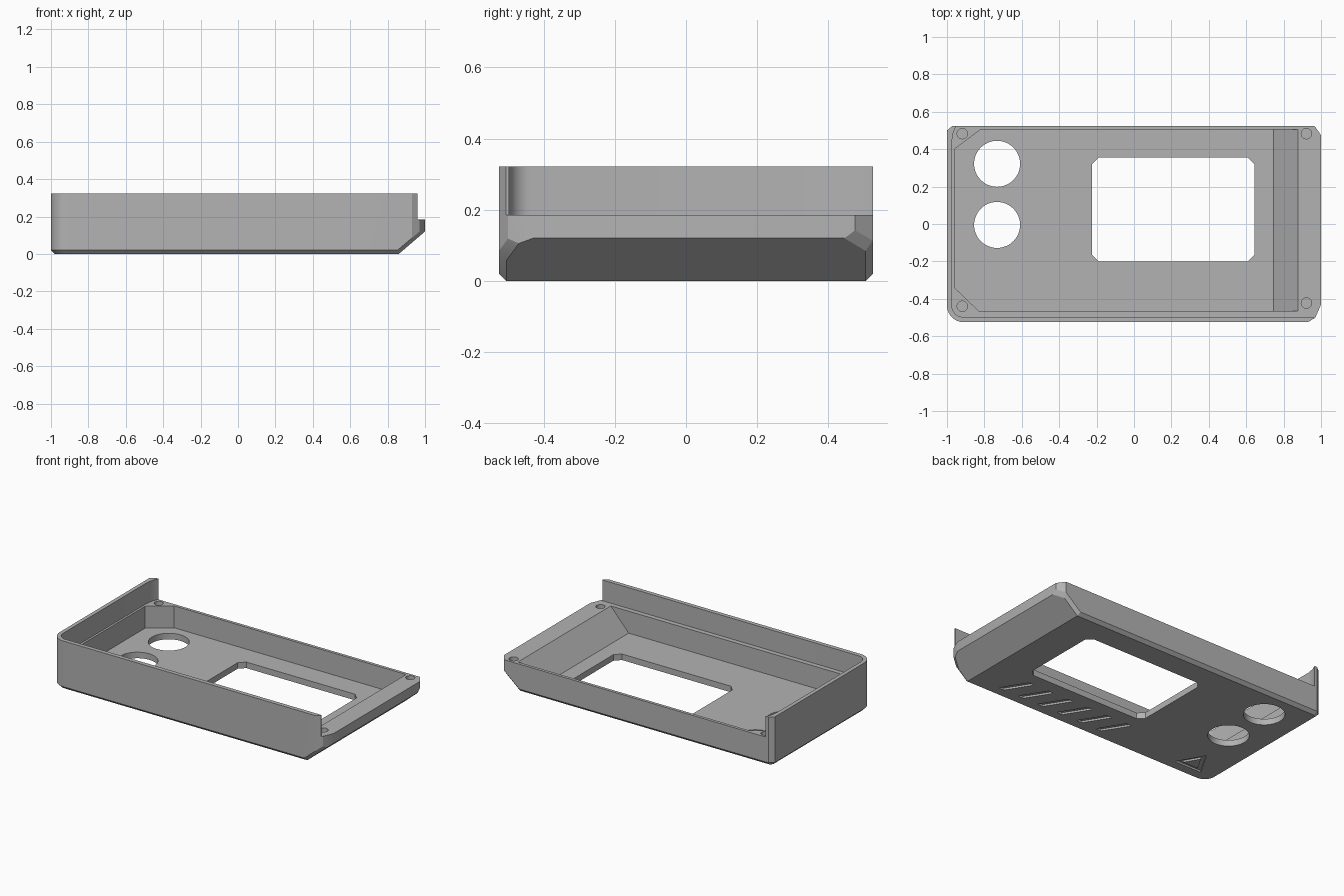
import bpy, bmesh, math
from mathutils import Vector

cube = bpy.data.objects.get("Cube")
if cube:
    bpy.data.objects.remove(cube, do_unlink=True)

# Single plastic colour
grey = bpy.data.materials.new("grey plastic")
grey.use_nodes = True
grey.diffuse_color = (0.45, 0.45, 0.45, 1)
grey.node_tree.nodes["Principled BSDF"].inputs["Base Color"].default_value = (0.45, 0.45, 0.45, 1)


def prism(name, outline, z0, z1, top=None):
    """Closed solid between a bottom outline and an optional different top outline."""
    bm = bmesh.new()
    low = [bm.verts.new((x, y, z0)) for x, y in outline]
    high = [bm.verts.new((x, y, z1)) for x, y in (top or outline)]
    bm.faces.new(low[::-1])
    bm.faces.new(high)
    n = len(low)
    for i in range(n):
        j = (i + 1) % n
        bm.faces.new((low[i], low[j], high[j], high[i]))
    bmesh.ops.recalc_face_normals(bm, faces=bm.faces)
    mesh = bpy.data.meshes.new(name)
    bm.to_mesh(mesh)
    bm.free()
    mesh.materials.append(grey)
    ob = bpy.data.objects.new(name, mesh)
    bpy.context.collection.objects.link(ob)
    return ob


def arc(cx, cy, r, a0, a1, n):
    angles = [math.radians(a0 + (a1 - a0) * i / n) for i in range(n + 1)]
    return [(cx + r * math.cos(a), cy + r * math.sin(a)) for a in angles]


def circle(cx, cy, r, n):
    return arc(cx, cy, r, 0, 360 - 360 / n, n - 1)


def cut(target, cutter):
    cutter.hide_render = True
    mod = target.modifiers.new("cut", "BOOLEAN")
    mod.operation = "DIFFERENCE"
    mod.solver = "EXACT"
    mod.object = cutter
    bpy.context.view_layer.objects.active = target
    bpy.ops.object.modifier_apply(modifier=mod.name)
    bpy.data.objects.remove(cutter, do_unlink=True)


RIM, TOP, FLOOR = 0.185, 0.322, 0.04

# Outer block with one round corner and three clipped ones
outline = arc(-0.91, -0.435, 0.09, 180, 270, 10) + [
    (0.93, -0.525), (0.97, -0.5), (1, -0.43),
    (1, 0.475), (0.965, 0.525), (-0.97, 0.525), (-1, 0.5)]
case = prism("case_shell", outline, 0, TOP)

# Sloped nose and chamfered underside
bm = bmesh.new()
bm.from_mesh(case.data)
res = bmesh.ops.bisect_plane(
    bm, geom=bm.verts[:] + bm.edges[:] + bm.faces[:], plane_co=(0.86, 0, 0),
    plane_no=Vector((0.12, 0, -0.14)).normalized(), clear_outer=True)
bmesh.ops.holes_fill(bm, edges=[e for e in res["geom_cut"] if isinstance(e, bmesh.types.BMEdge)])
bmesh.ops.recalc_face_normals(bm, faces=bm.faces)
under = [e for e in bm.edges
         if sorted(f.normal.z < -0.3 for f in e.link_faces) == [False, True]
         and all(f.normal.x < 0.9 for f in e.link_faces)]
bmesh.ops.bevel(bm, geom=under, offset=0.02, segments=1, affect="EDGES", clamp_overlap=True)
bm.to_mesh(case.data)
bm.free()

# Space above the rim, leaving tall walls on the front and one end
space = [(0.96, -0.497), (0.96, -0.7), (1.2, -0.7), (1.2, 0.7), (-0.95, 0.7),
         (-0.95, 0.525), (-0.966, 0.49), (-0.974, 0.44)]
space += arc(-0.914, -0.437, 0.06, 180, 270, 8)
cut(case, prism("upper_cutter", space, RIM, 0.5))


# Main cavity with clipped corners and a sloped end
def cavity(end):
    return [(-0.96, -0.34), (-0.83, -0.465), (end, -0.465), (end, 0.505), (-0.82, 0.505), (-0.96, 0.4)]


cut(case, prism("cavity_cutter", cavity(0.745), FLOOR, 0.25, cavity(0.745 + 0.21 * 0.9)))

# Display window with clipped corners
x0, x1, y0, y1, c = -0.225, 0.645, -0.2, 0.355, 0.037
window = [(x0 + c, y0), (x1 - c, y0), (x1, y0 + c), (x1, y1 - c),
          (x1 - c, y1), (x0 + c, y1), (x0, y1 - c), (x0, y0 + c)]
cut(case, prism("window_cutter", window, -0.1, 0.1))

# Round openings through the floor
for y in (0.322, -0.005):
    cut(case, prism("round_cutter", circle(-0.732, y, 0.123, 48), -0.1, 0.1))

# Blind screw holes in the rim
for x, y in ((-0.918, 0.483), (0.922, 0.483), (-0.918, -0.44), (0.922, -0.423)):
    cut(case, prism("screw_cutter", circle(x, y, 0.028, 20), 0.11, 0.25))

# Slanted grooves under the floor
for i in range(6):
    x, y = 0.6 - 0.15 * i, -0.365
    groove = [(x + 0.03, y - 0.08), (x + 0.07, y - 0.08), (x - 0.03, y + 0.08), (x - 0.07, y + 0.08)]
    cut(case, prism("groove_cutter", groove, -0.1, 0.012))

# Engraved triangle outline, with its raised centre
def triangle(r):
    return arc(-0.785, -0.385, r, 90, 330, 2)


cut(case, prism("triangle_cutter", triangle(0.115), -0.1, 0.012))
prism("triangle_centre", triangle(0.065), 0, 0.02)

# Soft shading on the curves only
case.select_set(True)
bpy.context.view_layer.objects.active = case
bpy.ops.object.shade_smooth_by_angle(angle=math.radians(25))
